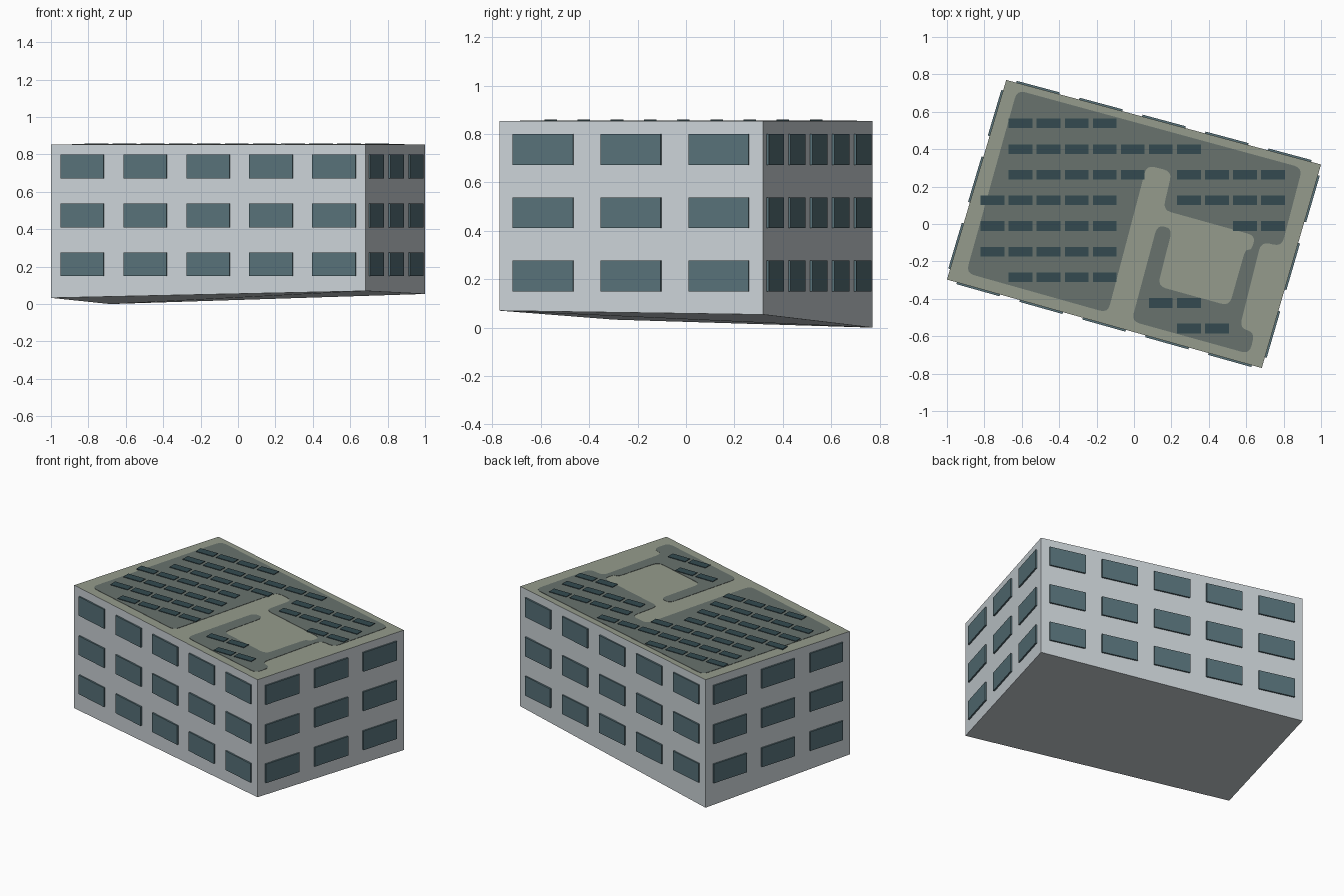
import bpy, bmesh, math
from mathutils import Vector, Matrix

if "Cube" in bpy.data.objects:
    bpy.data.objects.remove(bpy.data.objects["Cube"])

TOP = 0.853


def material(name, rgb):
    m = bpy.data.materials.new(name)
    m.diffuse_color = (*rgb, 1)
    m.use_nodes = True
    m.node_tree.nodes["Principled BSDF"].inputs["Base Color"].default_value = m.diffuse_color
    return m


wall_grey = material("wall_grey", (0.60, 0.65, 0.68))
roof_olive = material("roof_olive", (0.30, 0.33, 0.265))
roof_dark = material("roof_dark_grey", (0.14, 0.17, 0.155))
glass = material("window_teal", (0.095, 0.165, 0.19))
panel_blue = material("panel_dark_teal", (0.033, 0.068, 0.08))


def finish(name, bm, *mats):
    bmesh.ops.recalc_face_normals(bm, faces=bm.faces)
    me = bpy.data.meshes.new(name)
    bm.to_mesh(me)
    bm.free()
    for m in mats:
        me.materials.append(m)
    ob = bpy.data.objects.new(name, me)
    bpy.context.collection.objects.link(ob)
    return ob


def prism(bm, outline, z0, z1):
    """Extrude a flat outline from z0 to z1 (z0 may be a list, one height per corner)."""
    n = len(outline)
    lows = z0 if isinstance(z0, list) else [z0] * n
    lo = [bm.verts.new((x, y, z)) for (x, y), z in zip(outline, lows)]
    hi = [bm.verts.new((x, y, z1)) for x, y in outline]
    bm.faces.new(lo[::-1])
    bm.faces.new(hi)
    for i in range(n):
        j = (i + 1) % n
        bm.faces.new((lo[i], lo[j], hi[j], hi[i]))


def rounded(points, radius, steps=4):
    """Round every corner of an outline."""
    out = []
    pts = [Vector(p) for p in points]
    for i, p in enumerate(pts):
        a, b = pts[i - 1] - p, pts[(i + 1) % len(pts)] - p
        s = p + a.normalized() * min(radius, a.length * 0.45)
        e = p + b.normalized() * min(radius, b.length * 0.45)
        for k in range(steps + 1):
            t = k / steps
            out.append((1 - t) ** 2 * s + 2 * t * (1 - t) * p + t * t * e)
    return [(v.x, v.y) for v in out]


# Building block: turned rectangle with an uneven base following the ground
corners = [(-1, -0.297), (0.683, -0.77), (1, 0.318), (-0.683, 0.77)]
bm = bmesh.new()
prism(bm, corners, [0.033, 0.07, 0.054, 0.0], TOP)
body = finish("building_body", bm, wall_grey, roof_olive)
for f in body.data.polygons:
    f.material_index = 1 if f.normal.z > 0.9 else 0

# Windows: three storeys of plates on every wall
for side, name, count in ((0, "front", 5), (1, "right", 3), (2, "back", 5), (3, "left", 3)):
    a, b = Vector(corners[side]), Vector(corners[(side + 1) % 4])
    along = b - a
    angle = math.atan2(along.y, along.x)
    width = along.length / count * 0.685
    bm = bmesh.new()
    for i in range(count):
        c = a + along * (i + 0.5) / count
        for z in (0.213, 0.474, 0.736):
            bmesh.ops.create_cube(bm, size=1, matrix=Matrix.Translation((c.x, c.y, z))
                                  @ Matrix.Rotation(angle, 4, 'Z')
                                  @ Matrix.Diagonal((width, 0.02, 0.127, 1)))
    finish(name + "_windows", bm, glass)

# Dark roof surface, wrapping round the pale walkway and terrace
surface = [(-0.625, 0.716), (0.90, 0.30), (0.79, -0.12), (0.68, -0.095),
           (0.565, -0.555), (0.645, -0.58), (0.618, -0.695), (-0.013, -0.52),
           (0.125, -0.005), (0.205, -0.025), (0.127, -0.332), (0.51, -0.438),
           (0.596, -0.135), (0.628, -0.14), (0.65, -0.063), (0.155, 0.075),
           (0.203, 0.28), (0.068, 0.315), (-0.14, -0.475), (-0.897, -0.262)]
bm = bmesh.new()
prism(bm, rounded(surface, 0.045), TOP - 0.002, TOP + 0.002)
finish("roof_surface", bm, roof_dark)

# Solar panels: (row y, first panel's left edge, number of panels)
rows = [(0.538, -0.67, 4), (0.40, -0.67, 7), (0.263, -0.67, 5), (0.263, 0.23, 4),
        (0.127, -0.82, 5), (0.127, 0.23, 4), (-0.011, -0.82, 5), (-0.011, 0.53, 2),
        (-0.148, -0.82, 5), (-0.285, -0.67, 4), (-0.422, 0.08, 2), (-0.559, 0.23, 2)]
bm = bmesh.new()
for y, x0, count in rows:
    for i in range(count):
        x = x0 + 0.15 * i
        prism(bm, [(x, y - 0.026), (x + 0.127, y - 0.026),
                   (x + 0.127, y + 0.026), (x, y + 0.026)], TOP - 0.003, TOP + 0.006)
finish("solar_panels", bm, panel_blue)
